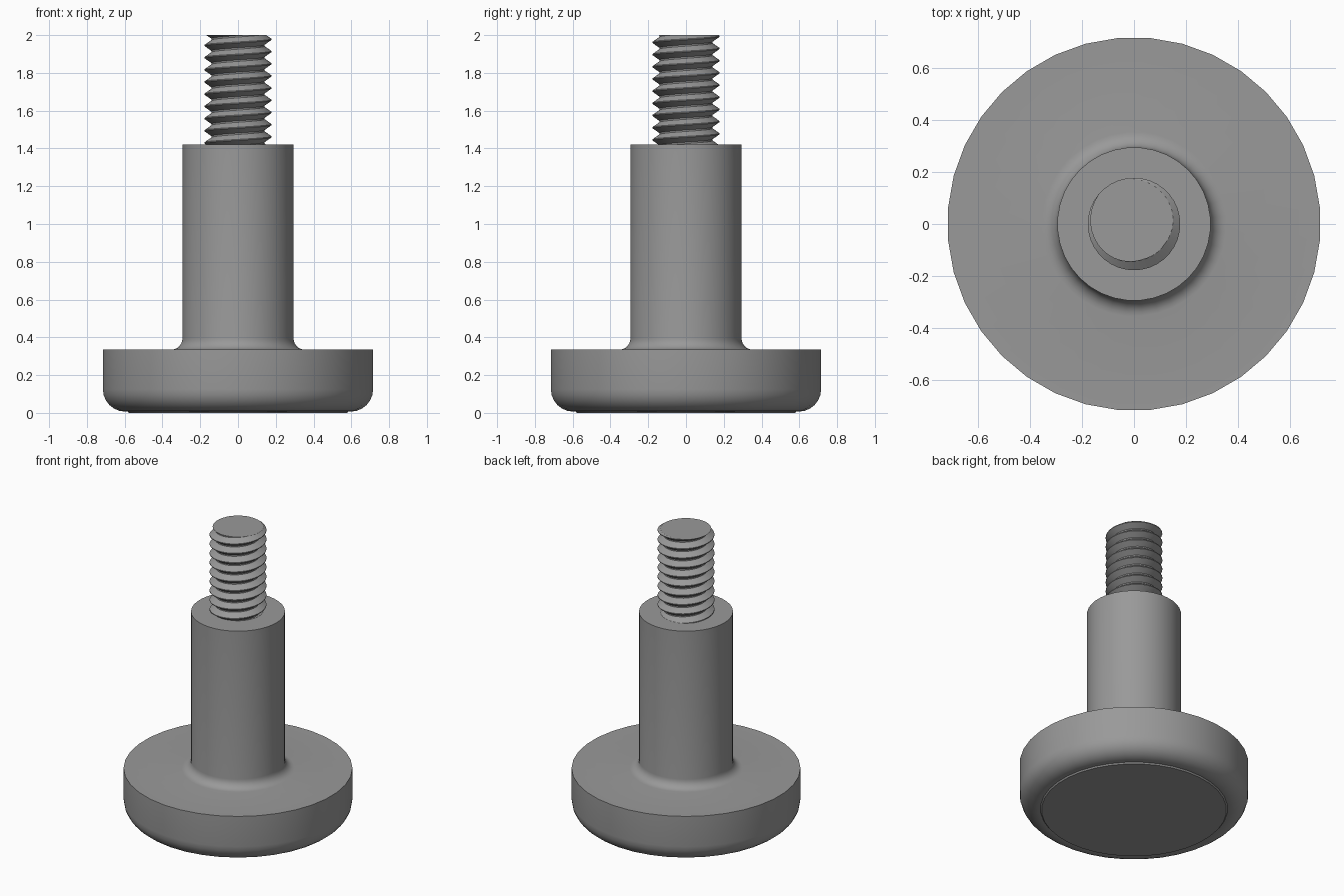
import bpy, bmesh, math

cube = bpy.data.objects.get("Cube")
if cube:
    bpy.data.objects.remove(cube, do_unlink=True)

SIDES = 36


def make_material(name, value):
    mat = bpy.data.materials.new(name)
    mat.use_nodes = True
    colour = (value, value, value, 1)
    mat.diffuse_color = colour
    mat.node_tree.nodes["Principled BSDF"].inputs["Base Color"].default_value = colour
    return mat


steel = make_material("grey steel", 0.32)


def finish(bm, name, angle=35):
    bmesh.ops.recalc_face_normals(bm, faces=bm.faces)
    mesh = bpy.data.meshes.new(name)
    bm.to_mesh(mesh)
    bm.free()
    mesh.materials.append(steel)
    obj = bpy.data.objects.new(name, mesh)
    bpy.context.collection.objects.link(obj)
    bpy.ops.object.select_all(action="DESELECT")
    obj.select_set(True)
    bpy.context.view_layer.objects.active = obj
    bpy.ops.object.shade_smooth_by_angle(angle=math.radians(angle))
    return obj


def arc(cx, cz, radius, start, end, steps=6):
    """Points (r, z) along a fillet, angles in degrees."""
    return [(cx + radius * math.cos(math.radians(start + (end - start) * i / steps)),
             cz + radius * math.sin(math.radians(start + (end - start) * i / steps)))
            for i in range(steps + 1)]


def lathe(name, profile):
    """Revolve an (r, z) profile and cap both ends."""
    bm = bmesh.new()
    rings = []
    for r, z in profile:
        angles = [2 * math.pi * (j + 0.5) / SIDES for j in range(SIDES)]
        rings.append([bm.verts.new((r * math.cos(a), r * math.sin(a), z)) for a in angles])
    for low, high in zip(rings, rings[1:]):
        for j in range(SIDES):
            k = (j + 1) % SIDES
            bm.faces.new((low[j], low[k], high[k], high[j]))
    bm.faces.new(rings[0])
    bm.faces.new(rings[-1])
    return finish(bm, name)


# Round foot with a rolled lower edge, fillet and shank
lathe("foot_and_shank",
      [(0.58, 0.01)] + arc(0.6, 0.125, 0.118, -90, 0) + [(0.718, 0.335)]
      + arc(0.355, 0.395, 0.06, -90, -180) + [(0.295, 1.42)])

# Thin glide pad under the foot
lathe("glide_pad", [(0.58, 0.0), (0.59, 0.012)])

# Threaded stud: a helical tooth profile, trimmed flat at the top
PITCH, CREST, ROOT = 0.0645, 0.178, 0.141
TOP, BOTTOM, CREST_Z = 2.0, 1.40, 1.975
TOOTH = [(0.0, CREST), (0.08, CREST), (0.48, ROOT), (0.6, ROOT)]

bm = bmesh.new()
turns = 13
columns = []
for j in range(SIDES + 1):
    a = 2 * math.pi * j / SIDES
    column = []
    for i in range(turns):
        for part, r in TOOTH:
            z = CREST_Z + PITCH * (i + part + j / SIDES - turns + 2)
            column.append(bm.verts.new((r * math.cos(a), r * math.sin(a), z)))
    columns.append(column)
for left, right in zip(columns, columns[1:]):
    for i in range(len(left) - 1):
        bm.faces.new((left[i], right[i], right[i + 1], left[i + 1]))
bmesh.ops.remove_doubles(bm, verts=bm.verts, dist=0.0001)
for height, direction in ((TOP, 1), (BOTTOM, -1)):
    cut = bmesh.ops.bisect_plane(bm, geom=bm.verts[:] + bm.edges[:] + bm.faces[:],
                                 plane_co=(0, 0, height), plane_no=(0, 0, direction),
                                 clear_outer=True)
    rim = [e for e in cut["geom_cut"] if isinstance(e, bmesh.types.BMEdge)]
    bmesh.ops.contextual_create(bm, geom=rim)
finish(bm, "threaded_stud", 30)
